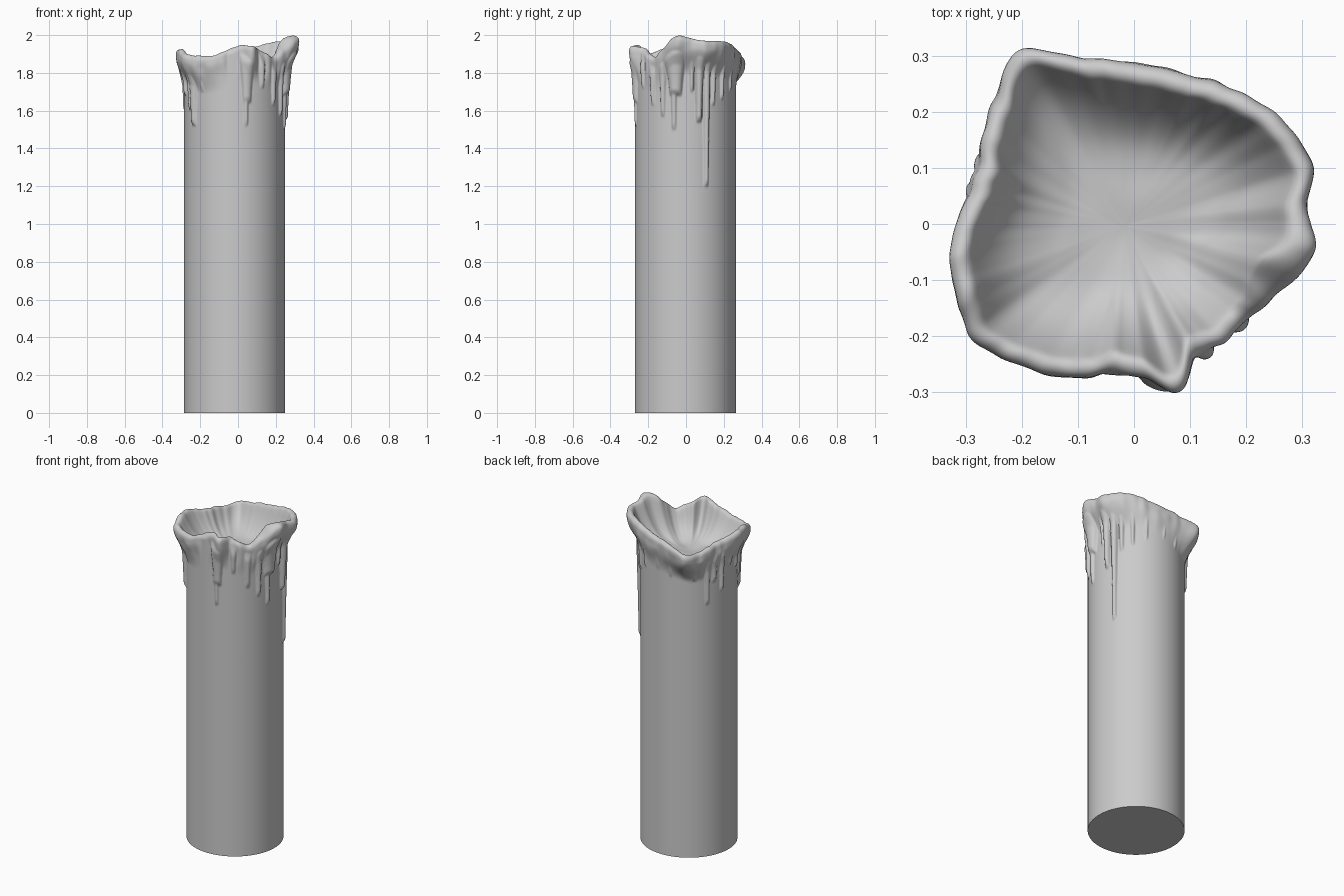
import bpy, bmesh, math
from mathutils import Vector, noise

if "Cube" in bpy.data.objects:
    bpy.data.objects.remove(bpy.data.objects["Cube"])

CX, CY, R = -0.018, -0.003, 0.267     # wax column axis and radius
N = 480                               # segments around
Z0 = 1.15                             # melted detail starts here
FLOOR = 1.74                          # bottom of the melted pool

# outer edge of the melted rim: x, y, height
RIM = [(.30, .03, 1.98), (.325, .09, 1.975), (.28, .17, 1.97), (.2, .23, 1.965),
       (.1, .265, 1.94), (0, .285, 1.92), (-.1, .295, 1.90), (-.2, .312, 1.875),
       (-.235, .285, 1.87), (-.24, .23, 1.87), (-.265, .17, 1.88), (-.275, .1, 1.89),
       (-.30, .04, 1.90), (-.33, -.05, 1.925), (-.315, -.13, 1.925), (-.29, -.21, 1.90),
       (-.24, -.235, 1.89), (-.14, -.27, 1.89), (-.04, -.262, 1.93), (.03, -.275, 1.95),
       (.085, -.312, 1.945), (.105, -.232, 1.93), (.15, -.22, 1.91), (.2, -.17, 1.88),
       (.26, -.12, 1.94), (.31, -.08, 1.99), (.327, -.03, 2.0)]

# drips: angle, bottom height, half width, thickness
DRIPS = [(-13, 1.50, .020, .022), (-11, 1.68, .055, .055), (7, 1.70, .016, .025),
         (15, 1.54, .026, .045), (24, 1.20, .020, .030), (33, 1.63, .018, .025),
         (46, 1.66, .016, .022), (62, 1.70, .015, .016), (85, 1.73, .014, .012),
         (103, 1.70, .016, .014), (116, 1.72, .018, .018), (131, 1.68, .022, .025),
         (147, 1.53, .018, .022), (156, 1.66, .022, .025), (167, 1.59, .018, .022),
         (181, 1.72, .022, .024), (196, 1.68, .024, .026), (210, 1.60, .022, .026),
         (217, 1.52, .030, .030), (231, 1.70, .020, .020), (240, 1.73, .015, .015),
         (283, 1.52, .018, .018), (284, 1.64, .038, .034), (303, 1.72, .018, .018),
         (320, 1.63, .020, .020), (334, 1.57, .020, .024)]


def smooth(t):
    t = max(0.0, min(1.0, t))
    return t * t * (3 - 2 * t)


# resample the rim evenly by angle, then soften it
polar = sorted((math.atan2(y - CY, x - CX) % math.tau, math.hypot(x - CX, y - CY), z) for x, y, z in RIM)
first, last = polar[0], polar[-1]
polar = [(last[0] - math.tau, *last[1:])] + polar + [(first[0] + math.tau, *first[1:])]
rim = []
for i in range(N):
    a = math.tau * i / N
    for p, q in zip(polar, polar[1:]):
        if p[0] <= a <= q[0]:
            f = (a - p[0]) / (q[0] - p[0])
            rim.append((p[1] + f * (q[1] - p[1]), p[2] + f * (q[2] - p[2])))
            break
K = 4
rim = [tuple(sum(rim[(i + k) % N][c] for k in range(-K, K + 1)) / (2 * K + 1) for c in (0, 1))
       for i in range(N)]


def drip_height(drips, z, zr):
    best = 0.0
    for dist, zb, w, th in drips:
        u = z - zb
        if u <= 0:
            continue
        grow = smooth(u / (zr - zb))
        ww = w * (0.6 + 0.5 * grow)
        if dist < ww:
            tip = math.sqrt(min(1.0, u / 0.03))
            best = max(best, th * tip * (0.55 + 0.45 * grow) * math.sqrt(1 - (dist / ww) ** 2))
    return best * (1 - smooth((z - zr + 0.10) / 0.08))


def column(i):
    """Profile of the candle at one angle, from the base up over the lip to the pool."""
    a = math.tau * i / N
    deg = math.degrees(a)
    d = Vector((math.cos(a), math.sin(a), 0))
    near = []
    for ang, zb, w, th in DRIPS:
        dist = abs((deg - ang + 180) % 360 - 180) * math.pi / 180 * R
        if dist < w * 1.2:
            near.append((dist, zb, w, th))
    rr, zr = rim[i]
    rr += 0.006 * noise.noise(d * 7)
    zr += 0.006 * noise.noise(d * 6 + Vector((3, 1, 2)))
    prof = [(R, 0.0)]
    # outer wall with flare and drips
    lip = 0.026
    rows = 110
    for k in range(rows + 1):
        z = Z0 + (zr - lip - Z0) * k / rows
        flare = smooth((z - zr + 0.20) / 0.16)
        bump = 0.010 * noise.noise(Vector((d.x * 5, d.y * 5, z * 9))) * flare * (1 - smooth((z - zr + .07) / .05))
        f = (rr - R) * flare + bump
        h = drip_height(near, z, zr)
        prof.append((R + max(f, h, f * .5 + h * .8), z))
    # rounded lip, thicker at the folded peak on the right
    off = (deg + 14 + 180) % 360 - 180
    half = 0.021 + 0.022 * math.exp(-(off / 11) ** 2)
    for k in range(1, 9):
        t = math.pi * 0.85 * k / 8
        prof.append((rr - half * (1 - math.cos(t)), zr - lip + lip * math.sin(t)))
    # melted pool
    r1, z1 = prof[-1]
    for k in range(1, 30):
        s = 1 - k / 30
        dip = 0.008 * noise.noise(d * s * 2.5 + Vector((5, 0, 0))) * (1 - s ** 4)
        prof.append((r1 * s, FLOOR + (z1 - FLOOR) * (0.8 * s ** 4.5 + 0.2 * s * s) + dip))
    return [(CX + d.x * r, CY + d.y * r, min(z, 2.0)) for r, z in prof]


# skin the profiles together
bm = bmesh.new()
cols = [[bm.verts.new(p) for p in column(i)] for i in range(N)]
centre = bm.verts.new((CX, CY, FLOOR + 0.008 * noise.noise(Vector((5, 0, 0)))))
for i in range(N):
    p, q = cols[i], cols[(i + 1) % N]
    for k in range(len(p) - 1):
        bm.faces.new((p[k], q[k], q[k + 1], p[k + 1]))
    bm.faces.new((p[-1], q[-1], centre))
bm.faces.new([c[0] for c in reversed(cols)])

# relax the melted part for a soft waxy look
soft = [v for v in bm.verts if v.co.z > Z0 + 0.02]
for _ in range(2):
    bmesh.ops.smooth_vert(bm, verts=soft, factor=0.4, use_axis_x=True, use_axis_y=True, use_axis_z=True)
bmesh.ops.recalc_face_normals(bm, faces=bm.faces)

mesh = bpy.data.meshes.new("melted_candle")
bm.to_mesh(mesh)
bm.free()
candle = bpy.data.objects.new("melted_candle", mesh)
bpy.context.collection.objects.link(candle)
bpy.context.view_layer.objects.active = candle
candle.select_set(True)
bpy.ops.object.shade_smooth_by_angle(angle=math.radians(50))
